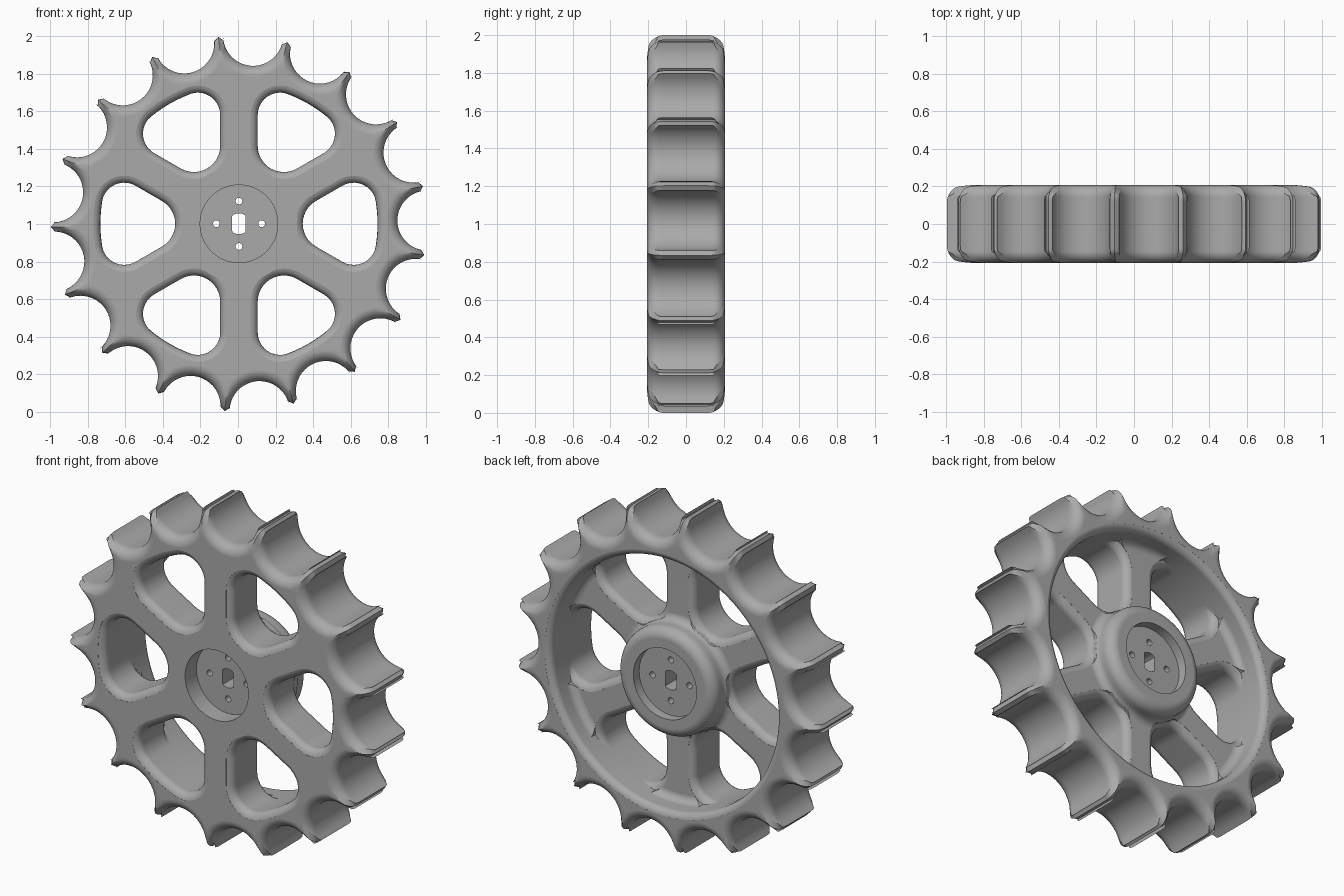
import bpy, bmesh
from math import sin, cos, atan2, acos, asin, sqrt, pi, radians, hypot

if "Cube" in bpy.data.objects:
    bpy.data.objects.remove(bpy.data.objects["Cube"], do_unlink=True)

HALF = 0.207                    # half the wheel width
TEETH, TIP = 17, 1.0025
NOTCH_R, NOTCH_C = 0.16, 1.005  # scallop radius and its centre distance
FIRST_NOTCH = radians(85.7)
EDGE, TIP_EDGE, SOFT = 0.06, 0.09, 0.045   # rounding radii
RIM, HUB, BORE = 0.74, 0.32, 0.207
SPOKE_HALF, SPOKE_BACK, HUB_BACK = 0.10, 0.06, 0.19

grey = bpy.data.materials.new("grey")
grey.use_nodes = True
grey.diffuse_color = (0.4, 0.4, 0.4, 1)
grey.node_tree.nodes["Principled BSDF"].inputs["Base Color"].default_value = (0.4, 0.4, 0.4, 1)


def loft(name, rings):
    """Closed solid skinned through rings of equal point count."""
    bm = bmesh.new()
    loops = [[bm.verts.new(p) for p in ring] for ring in rings]
    n = len(loops[0])
    for a, b in zip(loops, loops[1:]):
        for i in range(n):
            j = (i + 1) % n
            bm.faces.new((a[i], a[j], b[j], b[i]))
    bm.faces.new(loops[0])
    bm.faces.new(loops[-1])
    bmesh.ops.recalc_face_normals(bm, faces=bm.faces)
    mesh = bpy.data.meshes.new(name)
    bm.to_mesh(mesh)
    bm.free()
    mesh.materials.append(grey)
    obj = bpy.data.objects.new(name, mesh)
    bpy.context.collection.objects.link(obj)
    return obj


def arc(cx, cy, r, a0, a1, n):
    angles = [radians(a0 + (a1 - a0) * i / n) for i in range(n + 1)]
    return [(cx + r * cos(a), cy + r * sin(a)) for a in angles]


def turned(name, profile, x=0, z=0, n=96):
    """Rings of (radius, y) around the y axis."""
    return loft(name, [[(x + px, y, z + pz) for px, pz in arc(0, 0, r, 0, 360, n)[:-1]]
                       for r, y in profile])


def cut(target, cutter):
    mod = target.modifiers.new("cut", 'BOOLEAN')
    mod.operation, mod.solver, mod.object = 'DIFFERENCE', 'EXACT', cutter
    bpy.context.view_layer.objects.active = target
    bpy.ops.object.modifier_apply(modifier=mod.name)
    bpy.data.objects.remove(cutter, do_unlink=True)


# Toothed body: angles sampled round one scallop and across one tooth tip
pitch = 2 * pi / TEETH
corner = acos((NOTCH_C**2 + TIP**2 - NOTCH_R**2) / (2 * NOTCH_C * TIP))
notch = []
for i in range(-10, 11):
    t = i / 10 * radians(82)
    notch.append(atan2(NOTCH_R * sin(t), NOTCH_C - NOTCH_R * cos(t)))
phis = [-corner] + notch + [corner, pitch / 2]


def tooth_radius(phi, inset, tip_inset):
    reach = (NOTCH_R + inset)**2 - (NOTCH_C * sin(phi))**2
    tip = TIP - tip_inset
    if reach < 0 or abs(phi) > corner and inset == 0:
        return tip
    return min(tip, NOTCH_C * cos(phi) - sqrt(reach))


def body_ring(depth, inset, side):
    k = max(0, TIP_EDGE - depth)
    tip_inset = TIP_EDGE - sqrt(TIP_EDGE**2 - k * k)
    ring = []
    for tooth in range(TEETH):
        for phi in phis:
            r = tooth_radius(phi, inset, tip_inset)
            a = FIRST_NOTCH + tooth * pitch + phi
            ring.append((r * cos(a), side * (HALF - depth), r * sin(a)))
    return ring


layers = [(EDGE * (1 - sin(a)), EDGE * (1 - cos(a)))
          for a in [radians(90 - 10 * i) for i in range(10)]]
layers += [(0.075, 0), (TIP_EDGE, 0)]
wheel = loft("sprocket_wheel", [body_ring(d, s, -1) for d, s in layers]
             + [body_ring(d, s, 1) for d, s in reversed(layers)])

# Window outline: points with outward normals, three rounded corners
CORNER = 0.12
dist = RIM - CORNER
swing = 30 - asin((SPOKE_HALF + CORNER) / dist) * 180 / pi
cx, cz = dist * cos(radians(swing)), dist * sin(radians(swing))
outline = []
for x, z, r, a0, a1, n in ((0.48, 0, 0.14, 120, 240, 12),
                           (cx, -cz, CORNER, 240, 360 - swing, 10),
                           (0, 0, RIM, -swing + 3, swing - 3, 4),
                           (cx, cz, CORNER, swing, 120, 10)):
    outline += zip(arc(x, z, r, a0, a1, n), arc(0, 0, 1, a0, a1, n))


def window_ring(y, grow, turn, low, high):
    ring = []
    for (px, pz), (nx, nz) in outline:
        x, z = px + nx * grow, pz + nz * grow
        r = hypot(x, z)
        a = atan2(z, x) + turn
        r = min(max(r, low), high)
        ring.append((r * cos(a), y, r * sin(a)))
    return ring


def flare(a):
    return SOFT * (1 - sin(radians(a))), SOFT * (1 - cos(radians(a)))


# Back pocket between hub and rim, with rounded hub lip and rim lip
pocket = arc(HUB - 0.06, HUB_BACK - 0.06, 0.06, 90, 0, 8)
pocket += arc(HUB + SOFT, SPOKE_BACK + SOFT, SOFT, 180, 270, 6)
pocket += arc(RIM - SOFT, SPOKE_BACK + SOFT, SOFT, 270, 360, 6)
pocket += arc(RIM + 0.04, HALF - 0.04, 0.04, 180, 98, 6)
pocket.append((pocket[-1][0], 0.3))
cut(wheel, turned("pocket_cutter", pocket))

# Six spoke windows
for k in range(6):
    turn = k * pi / 3
    front = [(-0.3, flare(80)[1])]
    front += [(-HALF + flare(a)[0], flare(a)[1]) for a in range(80, -1, -16)]
    back = [(SPOKE_BACK - flare(a)[0], flare(a)[1]) for a in range(0, 81, 16)]
    back.append((0.3, flare(80)[1]))
    rings = [window_ring(y, g, turn, 0.31, 0.9) for y, g in front]
    rings += [window_ring(y, g, turn, 0.328, RIM - 0.001) for y, g in back]
    cut(wheel, loft("window_cutter", rings))

# Hub recesses, shaft slot and four pin holes
cut(wheel, turned("front_bore_cutter", [(BORE, -0.3), (BORE, -0.10)]))
cut(wheel, turned("back_bore_cutter", [(BORE, 0.135), (BORE, 0.3)]))
slot = [(max(-0.036, min(0.036, x)), z) for x, z in arc(0, 0, 0.056, 7, 367, 32)[:-1]]
cut(wheel, loft("slot_cutter", [[(x, y, z) for x, z in slot] for y in (-0.3, 0.3)]))
for x, z in arc(0, 0, 0.121, 0, 270, 3):
    cut(wheel, turned("pin_cutter", [(0.018, -0.3), (0.018, 0.3)], x, z, 20))

# Centre on the ground and shade
xs = [v.co.x for v in wheel.data.vertices]
zs = [v.co.z for v in wheel.data.vertices]
for v in wheel.data.vertices:
    v.co.x -= (min(xs) + max(xs)) / 2
    v.co.z -= min(zs)
bpy.ops.object.select_all(action='DESELECT')
wheel.select_set(True)
bpy.context.view_layer.objects.active = wheel
bpy.ops.object.shade_smooth_by_angle(angle=radians(32))
weighted = wheel.modifiers.new("weighted_normals", 'WEIGHTED_NORMAL')
weighted.keep_sharp = True
